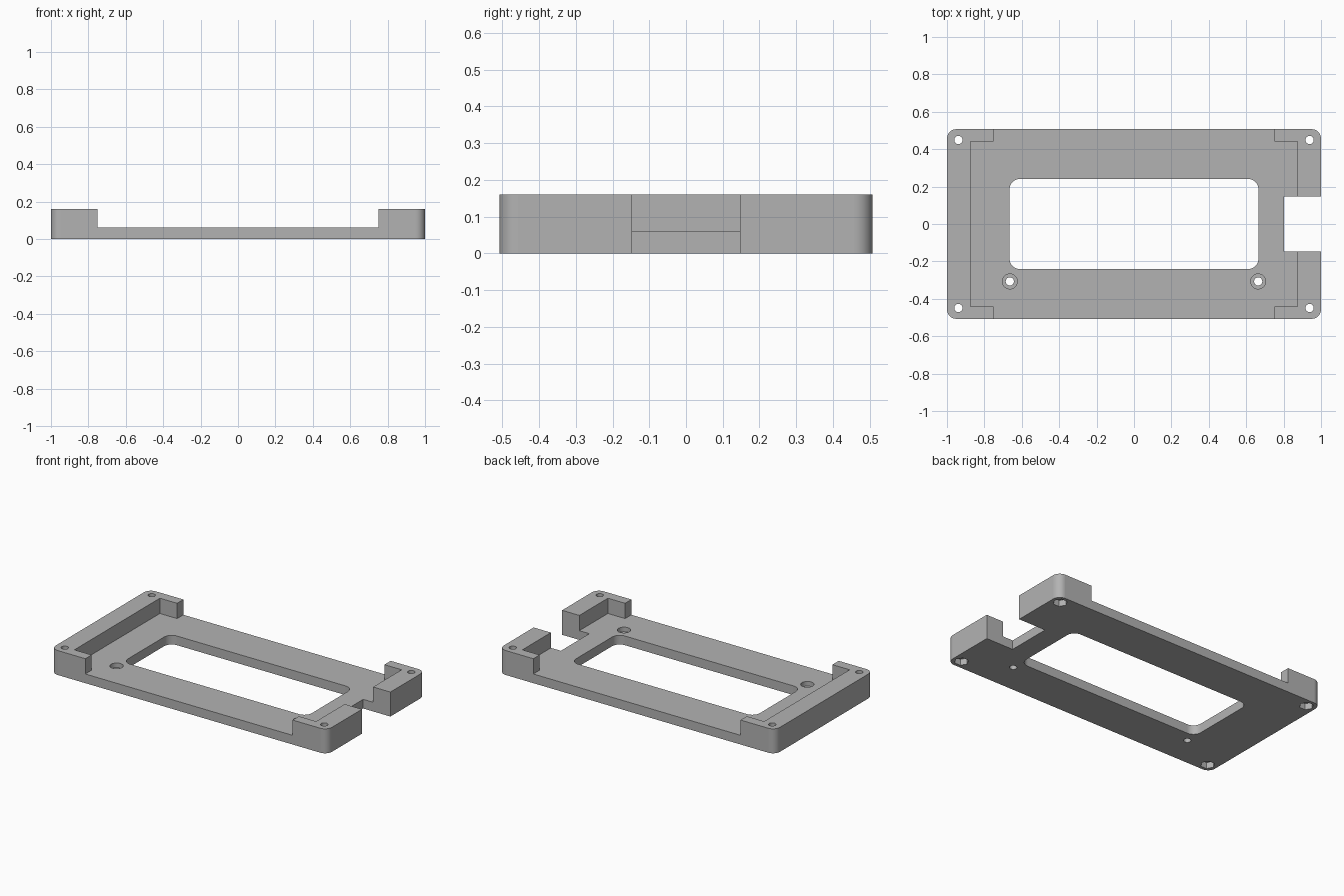
import bpy, bmesh
from math import cos, sin, pi

cube = bpy.data.objects.get("Cube")
if cube:
    bpy.data.objects.remove(cube, do_unlink=True)

HALF_Y, HEIGHT, FLOOR = 0.507, 0.16, 0.06
THROUGH = (-0.1, 0.3)          # z range of a cut right through

grey = bpy.data.materials.new("matte grey")
grey.use_nodes = True
colour = (0.45, 0.45, 0.45, 1)
grey.diffuse_color = colour
grey.node_tree.nodes["Principled BSDF"].inputs["Base Color"].default_value = colour


def prism(name, outline, z0, z1):
    """Extrude a closed outline from z0 to z1."""
    bm = bmesh.new()
    base = bm.faces.new([bm.verts.new((x, y, z0)) for x, y in outline])
    top = bmesh.ops.extrude_face_region(bm, geom=[base])["geom"]
    verts = [v for v in top if isinstance(v, bmesh.types.BMVert)]
    bmesh.ops.translate(bm, verts=verts, vec=(0, 0, z1 - z0))
    bmesh.ops.recalc_face_normals(bm, faces=bm.faces)
    mesh = bpy.data.meshes.new(name)
    bm.to_mesh(mesh)
    bm.free()
    mesh.materials.append(grey)
    obj = bpy.data.objects.new(name, mesh)
    bpy.context.collection.objects.link(obj)
    return obj


def rounded(hx, hy, r, steps=10):
    """Rounded rectangle outline."""
    pts = []
    for q, (sx, sy) in enumerate([(1, 1), (-1, 1), (-1, -1), (1, -1)]):
        for i in range(steps + 1):
            a = (q + i / steps) * pi / 2
            pts.append((sx * (hx - r) + r * cos(a), sy * (hy - r) + r * sin(a)))
    return pts


def box(x0, x1, y0, y1):
    return [(x0, y0), (x1, y0), (x1, y1), (x0, y1)]


def ring(x, y, r, n=32):
    return [(x + r * cos(2 * pi * i / n), y + r * sin(2 * pi * i / n)) for i in range(n)]


# Solid block that becomes the mounting frame
frame = prism("mounting_frame", rounded(1, HALF_Y, 0.05), 0, HEIGHT)

# Recess, open front and back, window and connector notch
cutters = [
    prism("recess_cut", box(-0.875, 0.875, -0.442, 0.442), FLOOR, 0.3),
    prism("open_side_cut", box(-0.75, 0.75, -0.7, 0.7), FLOOR, 0.3),
    prism("window_cut", rounded(0.665, 0.241, 0.055), *THROUGH),
    prism("connector_notch_cut", box(0.803, 1.2, -0.147, 0.147), *THROUGH),
]
for sx in (-1, 1):
    # Corner screw holes with hexagonal nut pockets underneath
    for sy in (-1, 1):
        x, y = sx * 0.939, sy * 0.449
        cutters.append(prism("screw_hole_cut", ring(x, y, 0.022), *THROUGH))
        cutters.append(prism("nut_pocket_cut", ring(x, y, 0.043, 6), -0.1, 0.04))
    # Counterbored floor holes
    x, y = sx * 0.664, -0.307
    cutters.append(prism("floor_hole_cut", ring(x, y, 0.022), *THROUGH))
    cutters.append(prism("counterbore_cut", ring(x, y, 0.04), 0.03, 0.3))

for cutter in cutters:
    cutter.hide_render = True
    mod = frame.modifiers.new(cutter.name, 'BOOLEAN')
    mod.operation, mod.solver, mod.object = 'DIFFERENCE', 'EXACT', cutter

# Bake the cuts and discard the cutters
bpy.context.view_layer.update()
result = bpy.data.meshes.new_from_object(
    frame.evaluated_get(bpy.context.evaluated_depsgraph_get()))
frame.modifiers.clear()
frame.data = result
for cutter in cutters:
    bpy.data.objects.remove(cutter, do_unlink=True)

# Smooth the curved walls, keep the flat walls flat
bpy.ops.object.select_all(action='DESELECT')
frame.select_set(True)
bpy.context.view_layer.objects.active = frame
bpy.ops.object.shade_smooth_by_angle(angle=pi / 6)
for face in result.polygons:
    if max(abs(c) for c in face.normal) > 0.9999:
        face.use_smooth = False
